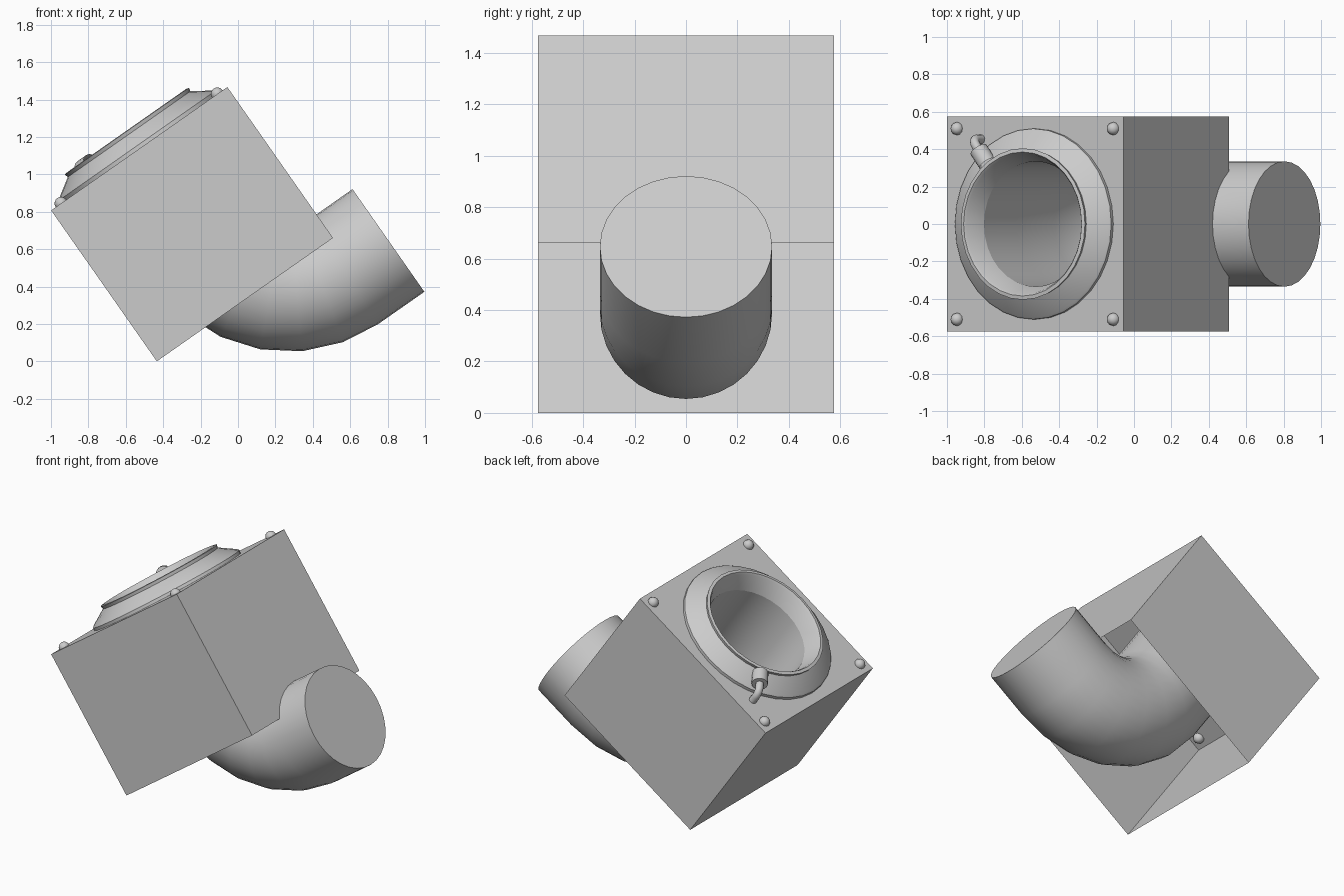
import bpy, bmesh
from math import cos, sin, pi, radians
from mathutils import Vector, Matrix

cube = bpy.data.objects.get("Cube")
if cube:
    bpy.data.objects.remove(cube)

grey = bpy.data.materials.new("plain grey")
grey.use_nodes = True
colour = (0.6, 0.6, 0.6, 1)
grey.diffuse_color = colour
grey.node_tree.nodes["Principled BSDF"].inputs["Base Color"].default_value = colour

# Everything is modelled upright, with the lid plate at z = 0, then tilted
TILT = Matrix.Translation((-0.528, 0, 1.137)) @ Matrix.Rotation(radians(-35), 4, 'Y')
SIDES = 32
HALF, DEPTH, BORE = 0.575, 0.985, 0.335


def finish(name, bm, smooth=True):
    bm.transform(TILT)
    mesh = bpy.data.meshes.new(name)
    bm.to_mesh(mesh)
    bm.free()
    mesh.materials.append(grey)
    obj = bpy.data.objects.new(name, mesh)
    bpy.context.collection.objects.link(obj)
    if smooth:
        bpy.ops.object.select_all(action='DESELECT')
        obj.select_set(True)
        bpy.context.view_layer.objects.active = obj
        bpy.ops.object.shade_smooth_by_angle(angle=radians(35))
    return obj


def circle(r, z, n=SIDES):
    return [Vector((r * cos(2 * pi * i / n), r * sin(2 * pi * i / n), z)) for i in range(n)]


def square(h, z):
    return [p * (h / max(abs(p.x), abs(p.y))) + Vector((0, 0, z)) for p in circle(1, 0)]


def loft(rings, cap_end=False):
    bm = bmesh.new()
    loops = [[bm.verts.new(p) for p in ring] for ring in rings]
    for a, b in zip(loops, loops[1:]):
        for i in range(len(a)):
            j = (i + 1) % len(a)
            bm.faces.new((a[i], b[i], b[j], a[j]))
    if cap_end:
        bm.faces.new(loops[-1])
    return bm


def sweep(path, r, n, side):
    """Rings of radius r along a planar path; side is the normal of its plane."""
    rings = []
    for i, p in enumerate(path):
        tangent = (path[min(i + 1, len(path) - 1)] - path[max(i - 1, 0)]).normalized()
        across = side.cross(tangent)
        rings.append([p + across * c.x + side * c.y for c in circle(r, 0, n)])
    return rings


# Open-bottomed housing with a round hole in its lid
finish("housing", loft([circle(BORE, 0), square(HALF, 0), square(HALF, -DEPTH)]), False)

# Conical collar with a thin raised lip and tapered mouth
collar = [(0.51, 0), (0.51, 0.02), (0.5, 0.03), (0.4, 0.095), (0.405, 0.115),
          (0.385, 0.118), (0.375, 0.105), (BORE, 0)]
finish("collar", loft([circle(r, z) for r, z in collar]))

# Duct dropping through the housing and turning out of its side
BEND, AXIS = 0.52, -1.166
path = [Vector((0, 0, 0)), Vector((0, 0, -0.3))]
for k in range(7):
    a = radians(15 * k)
    path.append(Vector((BEND * (1 - cos(a)), 0, AXIS + BEND * (1 - sin(a)))))
path.append(Vector((0.81, 0, AXIS)))
finish("elbow_duct", loft(sweep(path, BORE, SIDES, Vector((0, 1, 0))), True))

# Domed corner bolts
for sx in (-1, 1):
    for sy in (-1, 1):
        bm = bmesh.new()
        bmesh.ops.create_uvsphere(bm, u_segments=12, v_segments=8, radius=0.035,
                                  matrix=Matrix.Translation((sx * 0.51, sy * 0.51, 0)))
        finish("corner_bolt", bm)

# Side nozzle on the collar, with a thin hose bent down into the lid
out = Vector((cos(radians(128)), sin(radians(128)), 0))
side = out.cross(Vector((0, 0, 1)))


def at(r, z):
    return out * r + Vector((0, 0, z))


finish("nozzle", loft(sweep([at(0.41, 0.085), at(0.505, 0.085)], 0.05, 16, side), True))
hose = [at(0.49, 0.085), at(0.53, 0.085)]
hose += [at(0.53 + 0.045 * sin(a), 0.04 + 0.045 * cos(a)) for a in (pi / 8, pi / 4, pi * 3 / 8, pi / 2)]
hose.append(at(0.575, -0.04))
finish("hose", loft(sweep(hose, 0.025, 12, side), True))
